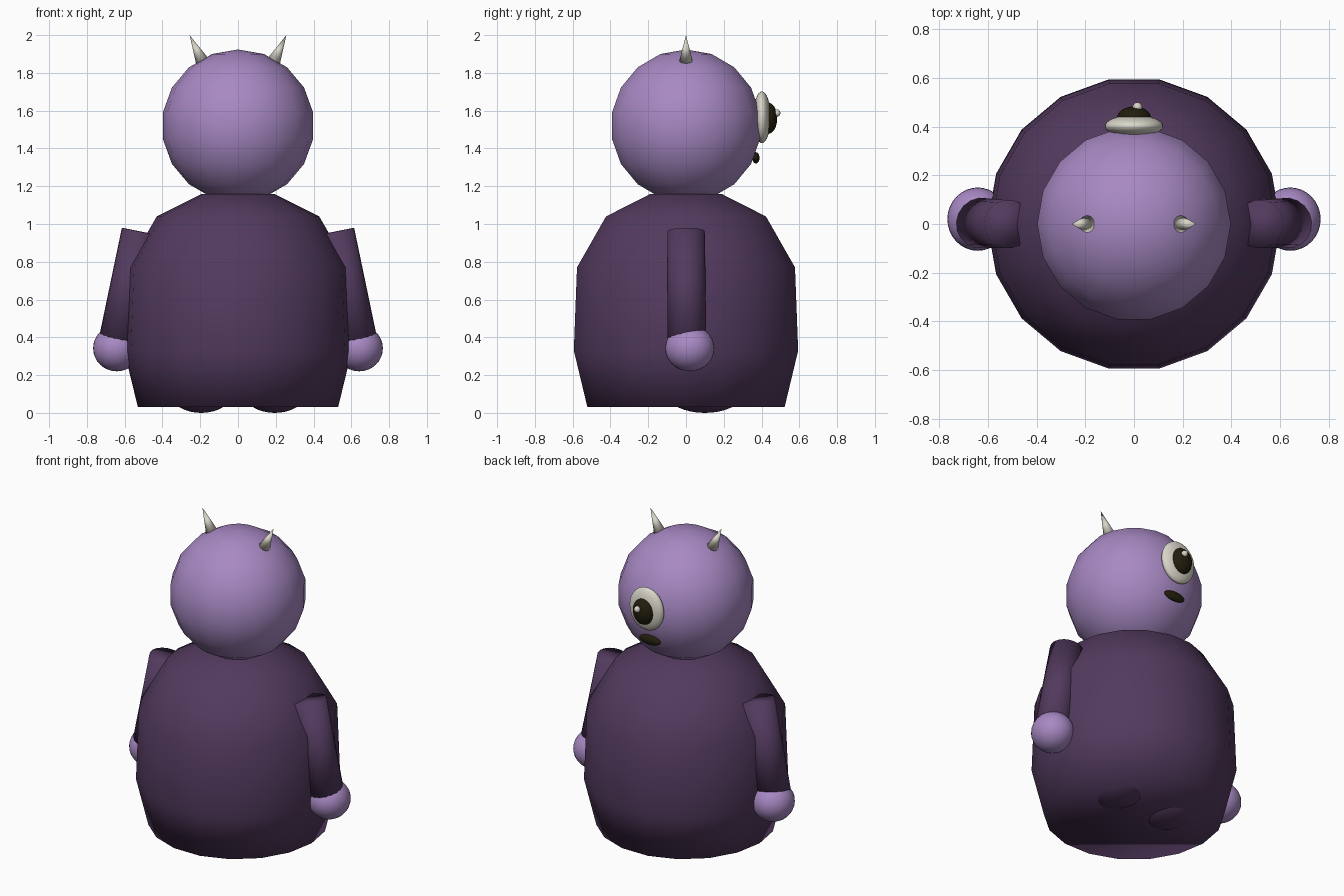
import bpy, math
from mathutils import Vector

cube = bpy.data.objects.get("Cube")
if cube:
    bpy.data.objects.remove(cube, do_unlink=True)


def make_material(name, rgb):
    mat = bpy.data.materials.new(name)
    mat.use_nodes = True
    colour = (*rgb, 1.0)
    mat.diffuse_color = colour
    mat.node_tree.nodes["Principled BSDF"].inputs["Base Color"].default_value = colour
    return mat


LILAC = make_material("lilac skin", (0.39, 0.25, 0.55))
PLUM = make_material("plum robe", (0.085, 0.042, 0.112))
IVORY = make_material("ivory", (0.69, 0.67, 0.58))
BLACK = make_material("warm black", (0.016, 0.013, 0.004))


def finish(obj, name, mat):
    obj.name = name
    obj.data.name = name
    obj.data.materials.append(mat)
    obj.data.polygons.foreach_set("use_smooth", [True] * len(obj.data.polygons))
    return obj


def ball(name, mat, centre, radii, segments=32, rings=16, turn=0.0):
    bpy.ops.mesh.primitive_uv_sphere_add(segments=segments, ring_count=rings, radius=1,
                                         location=centre, rotation=(0, 0, turn))
    obj = bpy.context.object
    obj.scale = radii
    return finish(obj, name, mat)


def limb(name, mat, start, end, r_start, r_end, sides):
    start, end = Vector(start), Vector(end)
    axis = end - start
    bpy.ops.mesh.primitive_cone_add(vertices=sides, radius1=r_start, radius2=r_end,
                                    depth=axis.length, location=(start + end) / 2)
    obj = bpy.context.object
    obj.rotation_euler = axis.to_track_quat("Z", "Y").to_euler()
    return finish(obj, name, mat)


def lathe(name, mat, profile, sides):
    verts, faces = [], []
    for r, z in profile:
        for i in range(sides):
            a = math.tau * i / sides
            verts.append((r * math.cos(a), r * math.sin(a), z))
    for row in range(len(profile) - 1):
        for i in range(sides):
            j = (i + 1) % sides
            low, high = row * sides, (row + 1) * sides
            faces.append((low + i, low + j, high + j, high + i))
    faces.append(tuple(reversed(range(sides))))
    faces.append(tuple(range(len(verts) - sides, len(verts))))
    mesh = bpy.data.meshes.new(name)
    mesh.from_pydata(verts, [], faces)
    obj = bpy.data.objects.new(name, mesh)
    bpy.context.collection.objects.link(obj)
    return finish(obj, name, mat)


# Bell-shaped body and faceted-outline head
lathe("body", PLUM, [(0.53, 0.03), (0.603, 0.33), (0.586, 0.77), (0.43, 1.04), (0.19, 1.16)], 18)
ball("head", LILAC, (0, 0, 1.52), (0.404, 0.404, 0.404), 18, 9, math.pi / 2)

# Arms, hands, feet and horns on both sides
for side, s in (("left", 1), ("right", -1)):
    limb(f"{side}_arm", PLUM, (s * 0.517, 0, 0.96), (s * 0.64, 0.005, 0.35), 0.1, 0.104, 18)
    ball(f"{side}_hand", LILAC, (s * 0.642, 0.02, 0.342), (0.125, 0.13, 0.122))
    ball(f"{side}_foot", PLUM, (s * 0.195, 0.1, 0.1), (0.16, 0.2, 0.1))
    limb(f"{side}_horn", IVORY, (s * 0.187, 0, 1.857), (s * 0.256, 0, 2.0), 0.037, 0.0, 24)

# Single eye and mouth on the +y side
ball("eye_white", IVORY, (0, 0.402, 1.565), (0.12, 0.046, 0.137))
ball("pupil", BLACK, (0, 0.435, 1.56), (0.07, 0.048, 0.083))
ball("eye_glint", IVORY, (0.014, 0.48, 1.587), (0.02, 0.02, 0.02), 16, 8)
ball("mouth", BLACK, (0, 0.37, 1.35), (0.075, 0.019, 0.03))
